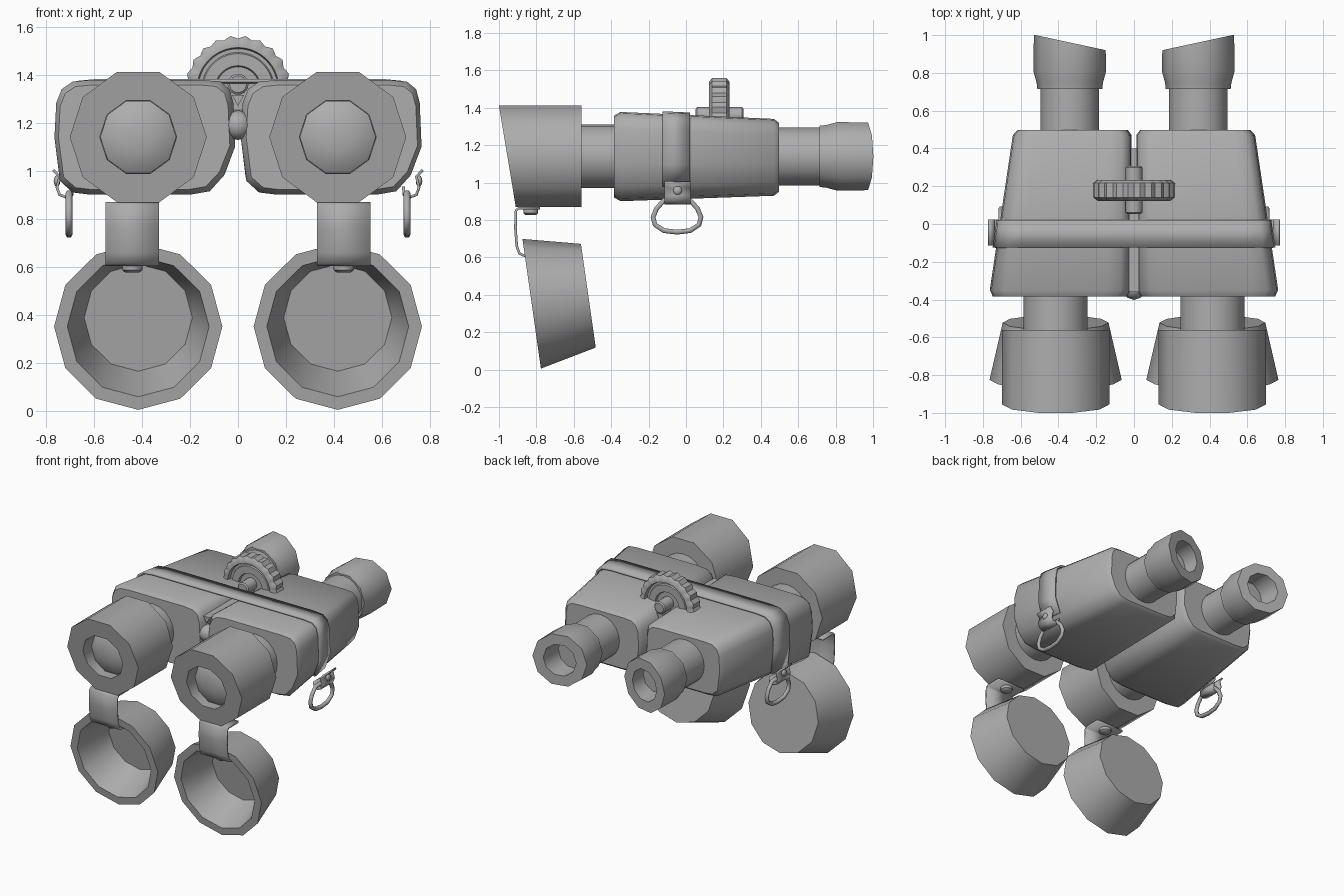
import bpy, bmesh, math
from mathutils import Vector

old = bpy.data.objects.get("Cube")
if old:
    bpy.data.objects.remove(old)

grey = bpy.data.materials.new("plain grey")
grey.use_nodes = True
grey.diffuse_color = (0.42, 0.42, 0.42, 1)
grey.node_tree.nodes["Principled BSDF"].inputs["Base Color"].default_value = grey.diffuse_color


def finish(name, bm, angle=42):
    """Turn a bmesh into a smooth object that keeps its sharp edges."""
    bmesh.ops.recalc_face_normals(bm, faces=bm.faces)
    mesh = bpy.data.meshes.new(name)
    bm.to_mesh(mesh)
    bm.free()
    mesh.materials.append(grey)
    mesh.shade_smooth()
    mesh.set_sharp_from_angle(angle=math.radians(angle))
    obj = bpy.data.objects.new(name, mesh)
    bpy.context.collection.objects.link(obj)
    return obj


def loft(name, rings, closed=True, caps=True):
    """Skin a row of equal-length point rings."""
    bm = bmesh.new()
    rows = [[bm.verts.new(p) for p in ring] for ring in rings]
    n = len(rows[0])
    for a, b in zip(rows, rows[1:]):
        for i in range(n if closed else n - 1):
            j = (i + 1) % n
            bm.faces.new((a[i], a[j], b[j], b[i]))
    if caps:
        bm.faces.new(rows[0])
        bm.faces.new(rows[-1])
    return finish(name, bm)


def lathe(name, profile, centre, sides=10, axis=(0, 1, 0), start=0, warp=None, teeth=0):
    """Turn (radius, distance) pairs about an axis; warp shifts points in depth."""
    axis = Vector(axis).normalized()
    u = Vector((1, 0, 0)) if abs(axis.x) < 0.5 else Vector((0, 1, 0))
    v = u.cross(axis)
    rings = []
    for k, (r, d) in enumerate(profile):
        ring = []
        for i in range(sides):
            a = start + math.tau * i / sides
            rr = r * (1 + 0.03 * math.cos(teeth * a)) if teeth and r > 0.18 else r
            p = Vector(centre) + axis * d + (u * math.cos(a) + v * math.sin(a)) * rr
            if warp:
                p.y += warp(k, p)
            ring.append(p)
        rings.append(ring)
    return loft(name, rings)


def strip(name, path, low, high, place, thickness):
    """Bent flat strip: a 2D path widened from low to high."""
    obj = loft(name, [[place(p, w) for p in path] for w in (low, high)], False, False)
    mod = obj.modifiers.new("thickness", "SOLIDIFY")
    mod.thickness = thickness
    mod.offset = 0
    return obj


def ball(name, centre, radius, scale=(1, 1, 1)):
    bm = bmesh.new()
    bmesh.ops.create_uvsphere(bm, u_segments=10, v_segments=6, radius=radius)
    for v in bm.verts:
        v.co = Vector(centre) + v.co * Vector(scale)
    return finish(name, bm, 60)


# Rounded section of one body half, as fractions of its width and height
SECTION = [(0.03, 0.12), (0, 0.5), (0.01, 0.8), (0.04, 0.92), (0.10, 0.985), (0.2, 1),
           (0.82, 1), (0.92, 0.985), (0.97, 0.92), (0.99, 0.8), (1, 0.42),
           (0.94, 0.17), (0.86, 0.03), (0.75, 0), (0.2, 0), (0.10, 0.02)]


def section(side, y, inset=0):
    t = (y + 0.36) / 0.84
    inner, outer = 0.012, 0.765 - 0.125 * t
    low, high = 0.90 + 0.03 * t + inset, 1.378 - 0.038 * t - inset
    x0, x1 = (inner, outer) if side > 0 else (-outer, -inner)
    x0, x1 = x0 + inset, x1 - inset
    return [Vector((x0 + (x1 - x0) * a, y, low + (high - low) * b)) for a, b in SECTION]


for s, label in ((-1, "right"), (1, "left")):
    # Prism housing
    loft(label + "_body", [section(s, y, g) for y, g in
                           ((-0.385, 0.022), (-0.35, 0), (0.47, 0), (0.497, 0.02))])

    # Objective tube, slanted hood and lens
    front = (s * 0.415, 0, 1.14)
    lathe(label + "_objective_tube", [(0.17, -0.60), (0.17, -0.36)], front, 20)
    lathe(label + "_lens_hood",
          [(0.16, -0.85), (0.16, -0.955), (0.285, -0.955), (0.285, -0.56)], front,
          warp=lambda k, p: (1.14 - p.z) * 0.166 if k in (1, 2) else 0)
    lathe(label + "_lens", [(0.16, -0.84), (0.158, -0.86), (0.12, -0.885), (0.06, -0.9),
                            (0.01, -0.903)], front)

    # Eyepiece tube and slanted eyecup
    rear = (s * 0.34, 0, 1.14)
    lathe(label + "_eyepiece_tube", [(0.155, 0.48), (0.155, 0.76)], rear, 20)
    lathe(label + "_eyecup",
          [(0.172, 0.715), (0.176, 0.75), (0.193, 0.81), (0.19, 0.961), (0.115, 0.961), (0.11, 0.82)],
          rear, warp=lambda k, p: (p.x * s - 0.34) * 0.215 if k in (3, 4) else 0)

    # Hanging lens cap, open to the front
    lathe(label + "_lens_cap",
          [(0.225, 0.262), (0.295, 0), (0.35, 0), (0.28, 0.306)],
          (s * 0.415, -0.825, 0.352), 12, (0, 0.302, 0.043), math.pi / 6)

    # Strap joining the cap to the hood, with its two rivets
    strip(label + "_cap_strap",
          [(-0.78, 0.863), (-0.895, 0.863), (-0.909, 0.85), (-0.912, 0.76), (-0.905, 0.66),
           (-0.89, 0.62), (-0.865, 0.61), (-0.78, 0.615)],
          s * 0.44 - 0.112, s * 0.44 + 0.112, lambda p, w: (w, p[0], p[1]), 0.014)
    for y, z in ((-0.83, 0.845), (-0.815, 0.595)):
        lathe(label + "_strap_rivet", [(0.03, -0.018), (0.042, -0.008), (0.042, 0.012)],
              (s * 0.44, y, z), 10, (0, 0, 1))

    # Carrying lug, rivet and D ring
    strip(label + "_lug",
          [(0.768, 1.003), (0.742, 0.975), (0.753, 0.93), (0.742, 0.9), (0.715, 0.89),
           (0.69, 0.9), (0.688, 0.935)],
          -0.115, 0.025, lambda p, w: (s * p[0], w, p[1]), 0.012)
    ball(label + "_lug_rivet", (s * 0.753, -0.045, 0.957), 0.024, (0.6, 1, 1))
    curve = bpy.data.curves.new(label + "_d_ring", "CURVE")
    curve.dimensions = "3D"
    curve.bevel_depth = 0.015
    curve.bevel_resolution = 1
    spline = curve.splines.new("POLY")
    path = [(0, 0.905), (0.07, 0.905), (0.11, 0.86), (0.128, 0.815), (0.118, 0.775), (0.07, 0.743), (0, 0.735)]
    path += [(-y, z) for y, z in path[-2:0:-1]]
    spline.points.add(len(path) - 1)
    for point, (y, z) in zip(spline.points, path):
        point.co = (s * 0.703, y - 0.048, z, 1)
    spline.use_cyclic_u = True
    spline.use_smooth = True
    curve.materials.append(grey)
    bpy.context.collection.objects.link(bpy.data.objects.new(label + "_d_ring", curve))

# Band over both halves, ending at the lugs
edges = []
for y in (-0.125, 0.02):
    outline = section(-1, y)[:6] + section(1, y)[6:12][:5]
    outline[-1].z = section(1, y)[10].z
    outline.append(section(1, y)[11])
    edges.append([Vector((p.x * 1.016, y, 1.14 + (p.z - 1.14) * 1.03)) for p in outline])
band = loft("body_band", edges, False, False)
thick = band.modifiers.new("thickness", "SOLIDIFY")
thick.thickness = 0.014
thick.offset = 0

# Central hinge with its round front end
lathe("hinge_rod", [(0.035, -0.33), (0.035, 0.4)], (0, 0, 1.19), 10)
ball("hinge_end", (0, -0.34, 1.19), 0.062)
lathe("hinge_bridge", [(0.03, -0.36), (0.03, 0.3)], (0, 0, 1.30), 3, start=math.pi / 6)

# Focus wheel with notched rim and stepped faces
half = [(0.02, 0.025), (0.09, 0.025), (0.095, 0.038), (0.145, 0.038), (0.15, 0.028),
        (0.165, 0.028), (0.17, 0.055), (0.192, 0.055), (0.214, 0.038)]
lathe("focus_wheel", [(r, -d) for r, d in half] + half[::-1], (0, 0.178, 1.342), 88, teeth=22)
lathe("focus_axle", [(0.035, 0.052), (0.044, 0.06), (0.044, 0.3), (0.035, 0.308)], (0, 0, 1.36), 14)
